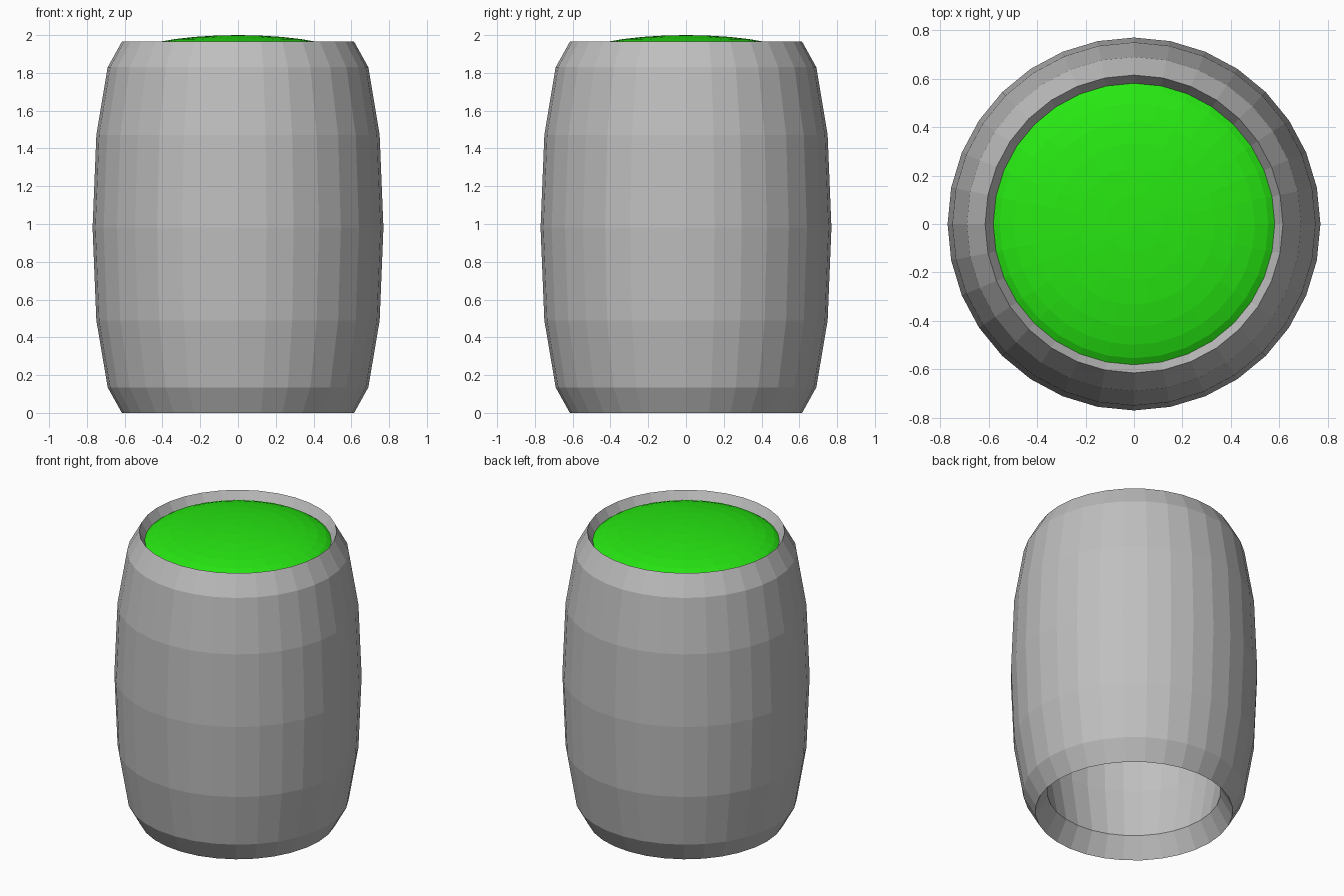
import bpy
import bmesh
from math import cos, sin, pi

if "Cube" in bpy.data.objects:
    bpy.data.objects.remove(bpy.data.objects["Cube"], do_unlink=True)

SIDES = 32


def make_material(name, rgb):
    mat = bpy.data.materials.new(name)
    mat.use_nodes = True
    mat.diffuse_color = (*rgb, 1)
    mat.node_tree.nodes["Principled BSDF"].inputs["Base Color"].default_value = (*rgb, 1)
    return mat


def add_object(name, bm, mat):
    bmesh.ops.recalc_face_normals(bm, faces=bm.faces)
    mesh = bpy.data.meshes.new(name)
    bm.to_mesh(mesh)
    bm.free()
    mesh.materials.append(mat)
    obj = bpy.data.objects.new(name, mesh)
    bpy.context.collection.objects.link(obj)
    return obj


def lathe(name, profile, mat):
    """Spin a closed loop of (radius, height) points around z."""
    bm = bmesh.new()
    rings = [[bm.verts.new((r * cos(2 * pi * i / SIDES), r * sin(2 * pi * i / SIDES), z))
              for i in range(SIDES)] for r, z in profile]
    for a, b in zip(rings, rings[1:] + rings[:1]):
        for i in range(SIDES):
            j = (i + 1) % SIDES
            bm.faces.new((a[i], a[j], b[j], b[i]))
    return add_object(name, bm, mat)


grey = make_material("barrel grey", (0.52, 0.52, 0.52))
green = make_material("liquid green", (0.02, 0.8, 0.006))

# Barrel: bulging outer wall, sharp rims, and an inner wall set in by its thickness
outer = [(0.615, 0), (0.69, 0.135), (0.75, 0.49), (0.77, 0.98),
         (0.75, 1.47), (0.69, 1.83), (0.615, 1.965)]
WALL = 0.15
inner = [(r - WALL, z) for r, z in reversed(outer[1:-1])]
lathe("barrel", outer + inner, grey)

# Liquid: flattened ball filling the mouth
bm = bmesh.new()
bmesh.ops.create_uvsphere(bm, u_segments=SIDES, v_segments=16, radius=1)
bmesh.ops.scale(bm, vec=(0.6, 0.6, 0.125), verts=bm.verts)
bmesh.ops.translate(bm, vec=(0, 0, 1.875), verts=bm.verts)
add_object("liquid", bm, green)
